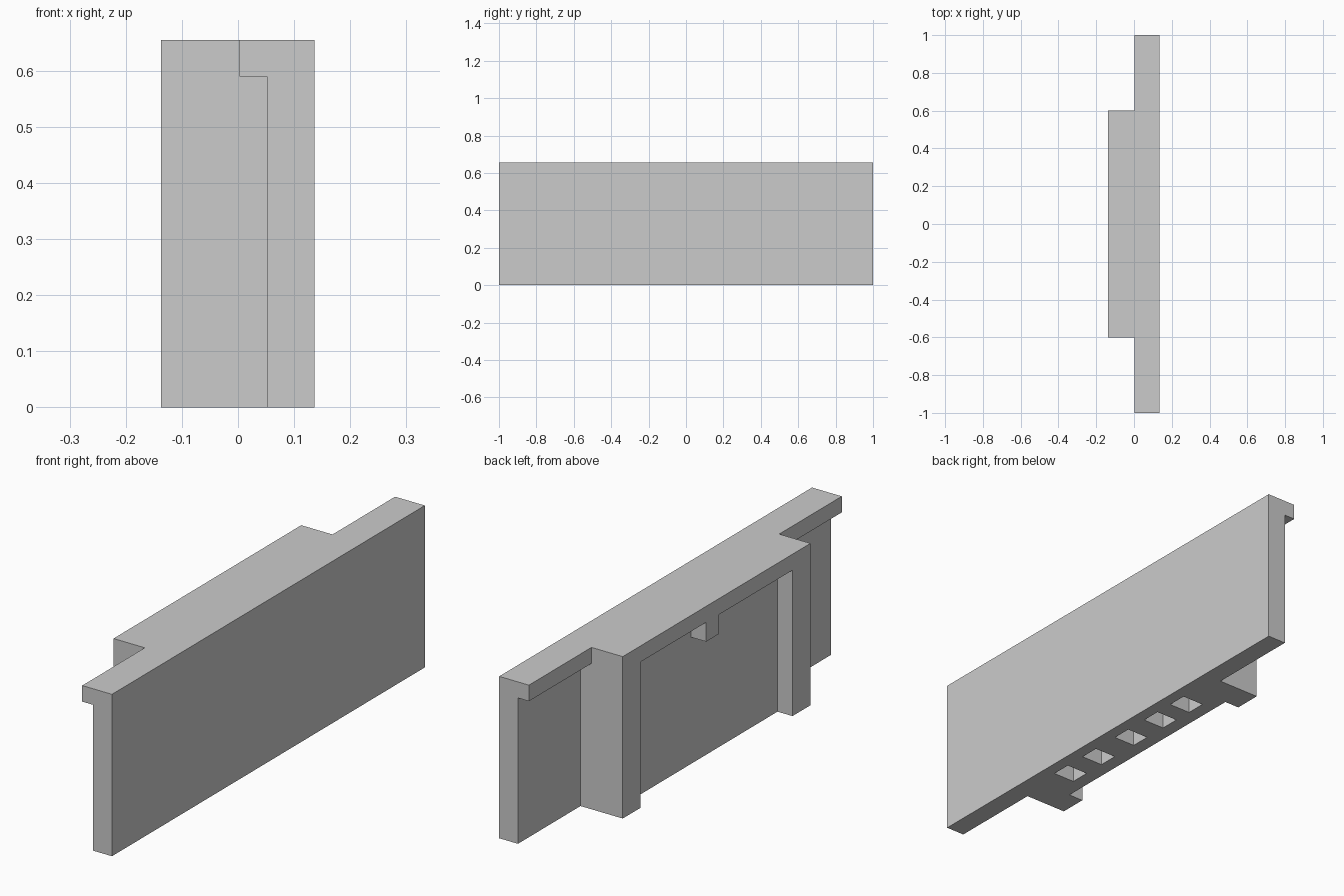
import bpy, bmesh

if "Cube" in bpy.data.objects:
    bpy.data.objects.remove(bpy.data.objects["Cube"])

TOP = 0.655       # overall height
CAP = 0.59        # underside of the top ledge
X_BACK, X_WALL, X_LEDGE, X_PANEL, X_FRONT = 0.136, 0.052, 0.003, -0.07, -0.137
BAY, NICHE = 0.6, 0.485   # half widths of the projecting bay and its recess


def finish(name, bm):
    bmesh.ops.recalc_face_normals(bm, faces=bm.faces)
    mesh = bpy.data.meshes.new(name)
    bm.to_mesh(mesh)
    bm.free()
    obj = bpy.data.objects.new(name, mesh)
    bpy.context.collection.objects.link(obj)
    return obj


def add_box(bm, x0, x1, y0, y1, z0, z1):
    verts = bmesh.ops.create_cube(bm, size=1)["verts"]
    for v in verts:
        v.co = (x1 if v.co.x > 0 else x0,
                y1 if v.co.y > 0 else y0,
                z1 if v.co.z > 0 else z0)


# Wall: T-shaped plan outline raised to full height
bm = bmesh.new()
plan = [(X_BACK, -1), (X_BACK, 1), (X_LEDGE, 1), (X_LEDGE, BAY),
        (X_FRONT, BAY), (X_FRONT, -BAY), (X_LEDGE, -BAY), (X_LEDGE, -1)]
face = bm.faces.new([bm.verts.new((x, y, 0)) for x, y in plan])
raised = bmesh.ops.extrude_face_region(bm, geom=[face])["geom"]
bmesh.ops.translate(bm, vec=(0, 0, TOP),
                    verts=[g for g in raised if isinstance(g, bmesh.types.BMVert)])
wall = finish("wall", bm)

# Cutters: space under the ledges, the bay recess, and the sockets underneath
bm = bmesh.new()
add_box(bm, X_FRONT - 0.1, X_WALL, BAY, 1.1, -0.1, CAP)
add_box(bm, X_FRONT - 0.1, X_WALL, -1.1, -BAY, -0.1, CAP)
add_box(bm, X_FRONT - 0.1, X_PANEL, -NICHE, NICHE, -0.1, CAP)
for y in (-0.392, -0.217, -0.016, 0.166, 0.328):
    add_box(bm, -0.012, 0.086, y, y + 0.083, -0.1, 0.12)
cutter = finish("wall_cutter", bm)
cutter.hide_render = True

cut = wall.modifiers.new("cut", "BOOLEAN")
cut.operation = "DIFFERENCE"
cut.solver = "EXACT"
cut.object = cutter
bpy.context.view_layer.objects.active = wall
bpy.ops.object.modifier_apply(modifier=cut.name)
bpy.data.objects.remove(cutter)

# Small block hanging from the lintel
bm = bmesh.new()
add_box(bm, X_FRONT, X_PANEL, -0.016, 0.067, 0.512, CAP)
finish("lintel_block", bm)
